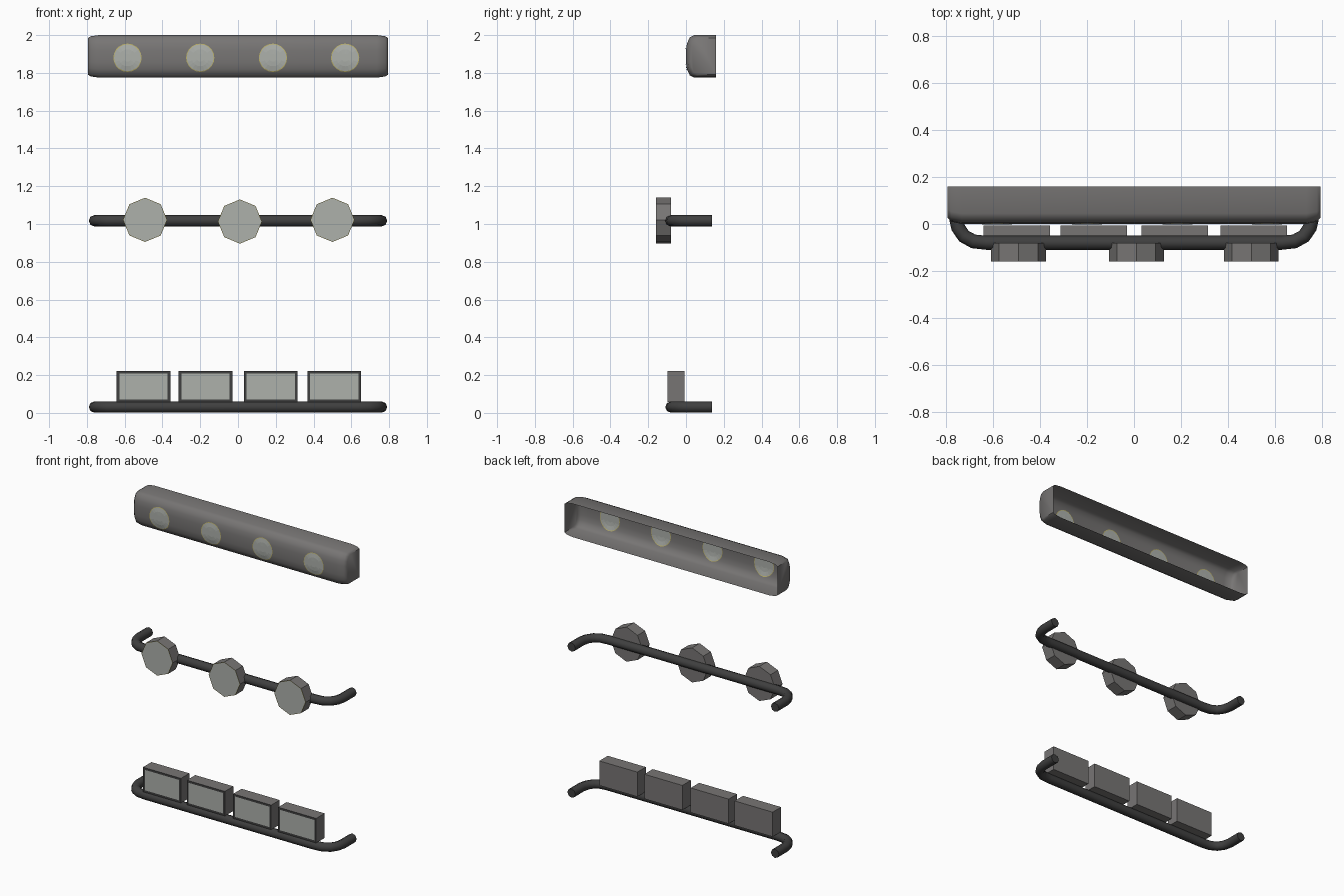
import bpy, bmesh, math
from mathutils import Vector

if "Cube" in bpy.data.objects:
    bpy.data.objects.remove(bpy.data.objects["Cube"])


def material(name, rgb):
    m = bpy.data.materials.new(name)
    m.diffuse_color = (*rgb, 1)
    m.use_nodes = True
    m.node_tree.nodes["Principled BSDF"].inputs["Base Color"].default_value = m.diffuse_color
    return m


GREY = material("housing grey", (0.185, 0.178, 0.175))
DARK = material("dark tube", (0.05, 0.05, 0.05))
LENS = material("pale lens", (0.42, 0.44, 0.41))
RIM = material("yellow rim", (0.5, 0.44, 0.14))


def finish(bm, name, mats, smooth=None):
    me = bpy.data.meshes.new(name)
    bm.to_mesh(me)
    bm.free()
    ob = bpy.data.objects.new(name, me)
    bpy.context.collection.objects.link(ob)
    for m in mats:
        me.materials.append(m)
    if smooth:
        bpy.ops.object.select_all(action='DESELECT')
        ob.select_set(True)
        bpy.context.view_layer.objects.active = ob
        bpy.ops.object.shade_smooth_by_angle(angle=math.radians(smooth))
    return ob


def loft(rings, closed):
    """Skin a list of point rings and cap both ends."""
    bm = bmesh.new()
    rows = [[bm.verts.new(p) for p in r] for r in rings]
    n = len(rows[0])
    for a, b in zip(rows, rows[1:]):
        for i in range(n if closed else n - 1):
            j = (i + 1) % n
            bm.faces.new((a[i], a[j], b[j], b[i]))
    bm.faces.new(rows[0])
    bm.faces.new(rows[-1])
    bmesh.ops.recalc_face_normals(bm, faces=bm.faces)
    front = min(bm.faces, key=lambda f: f.calc_center_median().y)
    if front.normal.y > 0:
        bmesh.ops.reverse_faces(bm, faces=bm.faces)
    return bm


# Roof light housing: rounded shell, open at the back, drawn in at both ends
PROFILE = [(.16, 2.0), (.045, 2.0), (.02, 1.988), (.005, 1.955), (0, 1.92),
           (0, 1.855), (.005, 1.82), (.02, 1.787), (.045, 1.775), (.16, 1.775)]


def section(x, k):
    return [(x, .16 + (y - .16) * (1 - k * .16), 1.8875 + (z - 1.8875) * (1 - k * .14))
            for y, z in PROFILE]


finish(loft([section(-.795, 1), section(-.78, .4), section(-.735, 0),
             section(.735, 0), section(.78, .4), section(.795, 1)], False),
       "roof_housing", [GREY], 50)


def shell_y(z):
    """Front depth of the housing at height z."""
    for (y0, z0), (y1, z1) in zip(PROFILE[1:-1], PROFILE[2:-1]):
        if z1 <= z <= z0:
            return y0 + (y1 - y0) * (z0 - z) / (z0 - z1)
    return 0


# Round lenses lying on the housing, visible from both sides
def roof_lens(name, cx, cz=1.88, n=20):
    bm = bmesh.new()
    for off, flip in ((-.003, False), (.003, True)):
        rows = []
        for r in (.02, .045, .071, .075):
            ring = []
            for i in range(n):
                a = math.tau * i / n
                z = cz + r * math.sin(a)
                ring.append(bm.verts.new((cx + r * math.cos(a), shell_y(z) + off, z)))
            rows.append(ring)
        faces = [bm.faces.new(rows[0])]
        for k in range(3):
            for i in range(n):
                j = (i + 1) % n
                f = bm.faces.new((rows[k][i], rows[k + 1][i], rows[k + 1][j], rows[k][j]))
                f.material_index = 1 if k == 2 else 0
                faces.append(f)
        if flip:
            bmesh.ops.reverse_faces(bm, faces=faces)
    finish(bm, name, [LENS, RIM])


for i, x in enumerate((-.585, -.2, .185, .567)):
    roof_lens(f"roof_lens_{i + 1}", x)


# Bent tubes: straight front run with ends curving back
HALF = [(.76, .137), (.76, .03), (.75, -.015), (.725, -.052), (.685, -.074), (.63, -.08)]


def tube(name, z, r=.03, sides=8):
    path = [Vector((-x, y, z)) for x, y in HALF] + [Vector((x, y, z)) for x, y in HALF[::-1]]
    rings = []
    for i, p in enumerate(path):
        t = (path[min(i + 1, len(path) - 1)] - path[max(i - 1, 0)]).normalized()
        side = Vector((-t.y, t.x, 0))
        rings.append([p + side * r * math.cos(math.tau * s / sides)
                      + Vector((0, 0, r * math.sin(math.tau * s / sides)))
                      for s in range(sides)])
    finish(loft(rings, True), name, [DARK], 50)


tube("middle_bar", 1.017)
tube("lower_bar", .031)


def inset_front(bm, width, rim_index, panel_index):
    front = min(bm.faces, key=lambda f: f.calc_center_median().y)
    res = bmesh.ops.inset_region(bm, faces=[front], thickness=width)
    for f in res["faces"]:
        f.material_index = rim_index
    front.material_index = panel_index


# Eight-sided spot lamps on the middle bar
for i, (x, z) in enumerate(((-.492, 1.022), (.01, 1.013), (.5, 1.022))):
    rings = [[(x + .117 * math.cos(math.tau * k / 8), y, z + .117 * math.sin(math.tau * k / 8))
              for k in range(8)] for y in (-.16, -.08)]
    bm = loft(rings, True)
    inset_front(bm, .003, 2, 1)
    finish(bm, f"spot_lamp_{i + 1}", [GREY, LENS, RIM])

# Box lamps standing on the lower bar, dark frame round a pale panel
for i, x in enumerate((-.5, -.172, .174, .51)):
    rings = [[(x + sx * .142, y, .14 + sz * .083)
              for sx, sz in ((-1, -1), (1, -1), (1, 1), (-1, 1))] for y in (-.097, -.007)]
    bm = loft(rings, True)
    inset_front(bm, .02, 2, 1)
    finish(bm, f"box_lamp_{i + 1}", [GREY, LENS, DARK])
